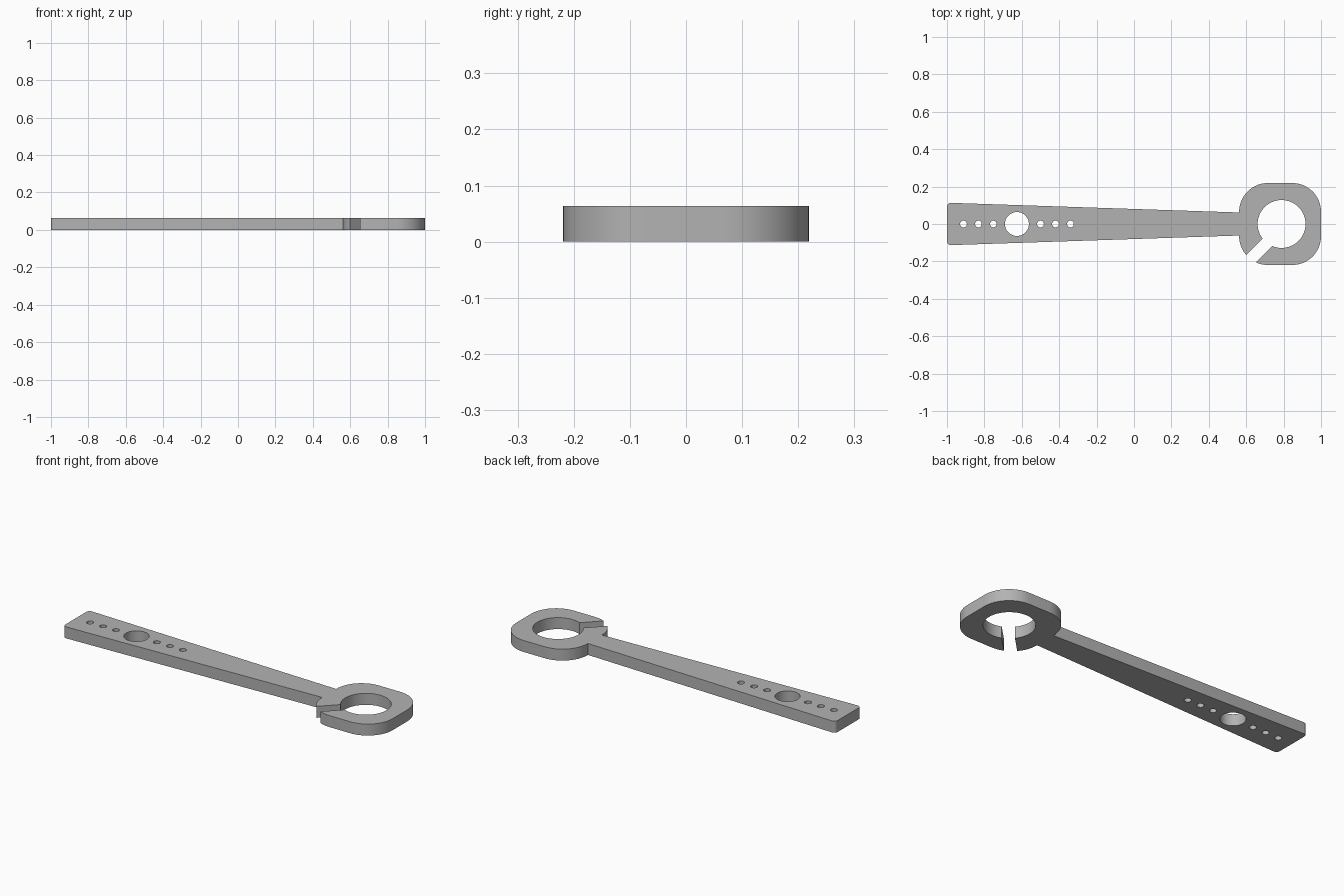
import bpy, bmesh
from math import cos, sin, pi, radians

if "Cube" in bpy.data.objects:
    bpy.data.objects.remove(bpy.data.objects["Cube"], do_unlink=True)

THICK = 0.064

grey = bpy.data.materials.new("plain grey")
grey.use_nodes = True
grey.diffuse_color = (0.45, 0.45, 0.45, 1)
grey.node_tree.nodes["Principled BSDF"].inputs["Base Color"].default_value = (0.45, 0.45, 0.45, 1)


def arc(cx, cy, r, start, end, n):
    """Points along an arc, angles in degrees."""
    return [(cx + r * cos(radians(start + (end - start) * i / n)),
             cy + r * sin(radians(start + (end - start) * i / n))) for i in range(n + 1)]


def plate(name, outline, z0=0.0, z1=THICK):
    """Extrude a closed counter-clockwise outline into a plate."""
    bm = bmesh.new()
    face = bm.faces.new([bm.verts.new((x, y, z0)) for x, y in outline])
    top = bmesh.ops.extrude_face_region(bm, geom=[face])["geom"]
    bmesh.ops.translate(bm, vec=(0, 0, z1 - z0),
                        verts=[v for v in top if isinstance(v, bmesh.types.BMVert)])
    bmesh.ops.recalc_face_normals(bm, faces=bm.faces)
    mesh = bpy.data.meshes.new(name)
    bm.to_mesh(mesh)
    bm.free()
    mesh.materials.append(grey)
    obj = bpy.data.objects.new(name, mesh)
    bpy.context.collection.objects.link(obj)
    return obj


def combine(target, other, operation):
    """Apply a boolean and remove the helper object."""
    bpy.context.view_layer.objects.active = target
    mod = target.modifiers.new(operation, 'BOOLEAN')
    mod.operation, mod.solver, mod.object = operation, 'EXACT', other
    bpy.ops.object.modifier_apply(modifier=mod.name)
    bpy.data.objects.remove(other, do_unlink=True)


def cut(target, outline):
    cutter = plate("cutter", outline, -0.1, THICK + 0.1)
    cutter.hide_render = True
    combine(target, cutter, 'DIFFERENCE')


# Rounded square clamp head
flat, radius, head_x = 0.065, 0.154, 0.781
head = []
for sx, sy, a in ((1, 1, 0), (-1, 1, 90), (-1, -1, 180), (1, -1, 270)):
    head += arc(head_x + sx * flat, sy * flat, radius, a, a + 90, 16)
lever = plate("lever_with_clamp", head)

# Tapered arm with softened outer corners
r = 0.02
arm = ([(0.61, -0.06), (0.61, 0.06)]
       + arc(-1 + r, 0.113 - r, r, 90, 180, 5)
       + arc(-1 + r, -0.113 + r, r, 180, 270, 5))
combine(lever, plate("arm", arm), 'UNION')

# Clamp bore and diagonal slot
cut(lever, arc(0.789, 0, 0.128, 0, 354, 59))
cut(lever, [(0.506, -0.26), (0.596, -0.26), (0.806, -0.05), (0.716, -0.05)])

# Pivot hole with three pin holes on each side
cut(lever, arc(-0.626, 0, 0.064, 0, 350, 35))
for side in (-1, 1):
    for i in range(3):
        cut(lever, arc(-0.626 + side * (0.126 + 0.08 * i), 0, 0.018, 0, 345, 23))

# Smooth round walls, keep rims sharp
bpy.ops.object.select_all(action='DESELECT')
lever.select_set(True)
bpy.context.view_layer.objects.active = lever
bpy.ops.object.shade_smooth_by_angle(angle=radians(30))
